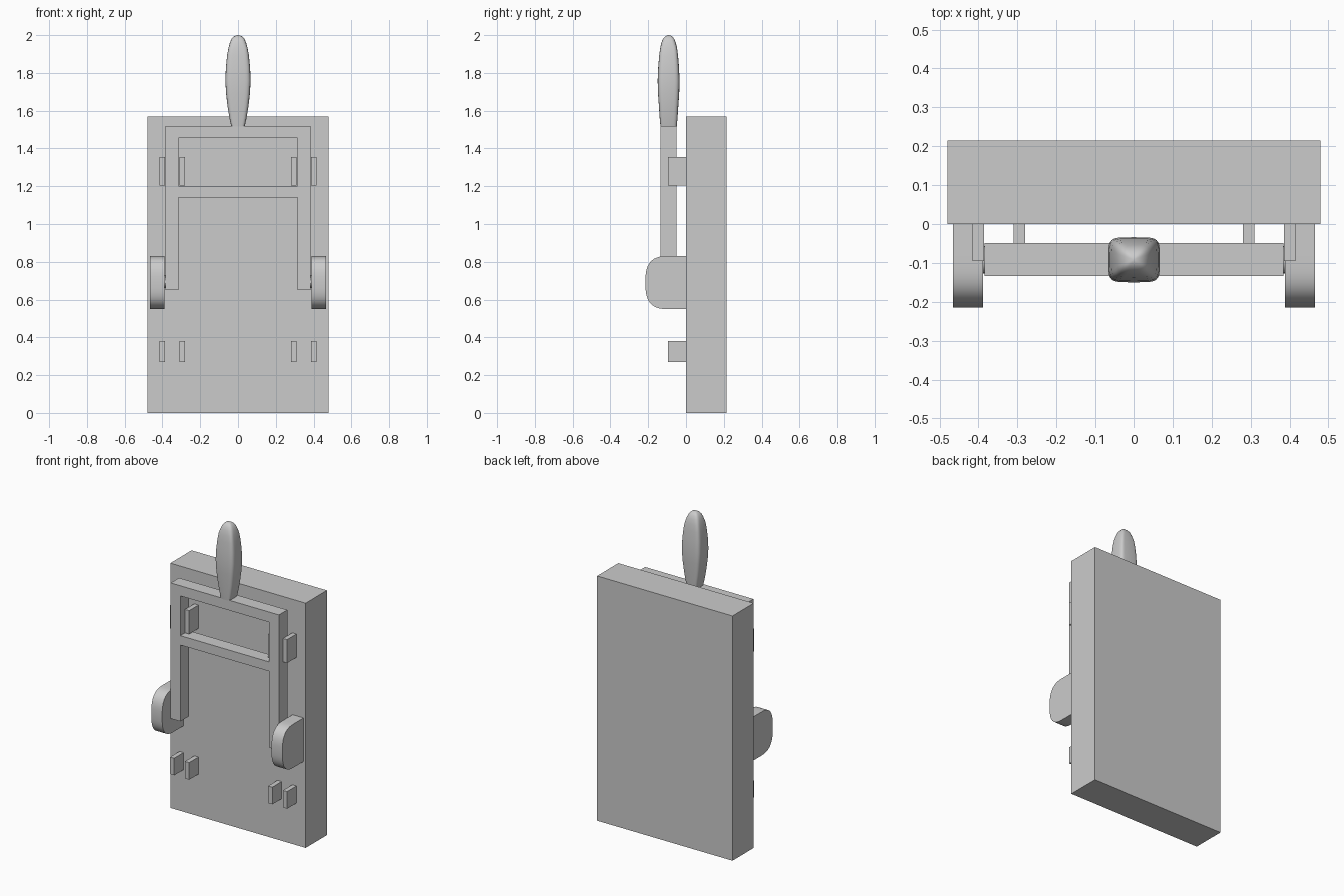
import bpy, bmesh, math

if "Cube" in bpy.data.objects:
    bpy.data.objects.remove(bpy.data.objects["Cube"])


def finish(name, bm, smooth=False):
    bmesh.ops.recalc_face_normals(bm, faces=bm.faces)
    me = bpy.data.meshes.new(name)
    bm.to_mesh(me)
    bm.free()
    ob = bpy.data.objects.new(name, me)
    bpy.context.collection.objects.link(ob)
    if smooth:
        bpy.ops.object.select_all(action='DESELECT')
        ob.select_set(True)
        bpy.context.view_layer.objects.active = ob
        bpy.ops.object.shade_smooth_by_angle(angle=math.radians(35))
    return ob


def box(name, x, y, z):
    bm = bmesh.new()
    bmesh.ops.create_cube(bm, size=1)
    for v in bm.verts:
        v.co = [(lo + hi) / 2 + c * (hi - lo) for c, (lo, hi) in zip(v.co, (x, y, z))]
    return finish(name, bm)


def extrude(bm, faces, offset):
    ext = bmesh.ops.extrude_face_region(bm, geom=faces)
    verts = [g for g in ext['geom'] if isinstance(g, bmesh.types.BMVert)]
    bmesh.ops.translate(bm, verts=verts, vec=offset)


# Backboard
box("backboard", (-0.48, 0.48), (0, 0.215), (0, 1.57))

# Swinging frame: two arms joined by two crossbars, one solid
bm = bmesh.new()
xs = (-0.384, -0.315, 0.315, 0.384)
zs = (0.65, 1.14, 1.2, 1.455, 1.52)
grid = {(i, j): bm.verts.new((x, -0.134, z))
        for i, x in enumerate(xs) for j, z in enumerate(zs)}
cells = [(i, j) for i in range(3) for j in range(4) if i != 1 or j in (1, 3)]
faces = [bm.faces.new([grid[i, j], grid[i + 1, j], grid[i + 1, j + 1], grid[i, j + 1]])
         for i, j in cells]
extrude(bm, faces, (0, 0.085, 0))
finish("swing_frame", bm)

# Contact clips, upper and lower, on both sides
for side, s in (("left", -1), ("right", 1)):
    for level, z in (("upper", (1.205, 1.355)), ("lower", (0.27, 0.38))):
        for pos, a, b in (("inner", 0.28, 0.31), ("outer", 0.386, 0.415)):
            box(f"{level}_{pos}_clip_{side}", sorted((s * a, s * b)), (-0.095, 0), z)

    # Hinge block with a rounded front
    bm = bmesh.new()
    zc, hz, y0, depth = 0.69, 0.14, -0.095, 0.12
    pts = [(0, zc - hz)]
    for k in range(25):
        t = -math.pi / 2 + math.pi * k / 24
        c, n = math.cos(t), math.sin(t)
        pts.append((y0 - depth * max(c, 0) ** 0.72,
                    zc + hz * math.copysign(abs(n) ** 0.72, n)))
    pts.append((0, zc + hz))
    face = bm.faces.new([bm.verts.new((s * 0.388, y, z)) for y, z in pts])
    extrude(bm, [face], (s * 0.077, 0, 0))
    finish(f"hinge_block_{side}", bm, True)

    # Hinge pin
    bpy.ops.mesh.primitive_cylinder_add(vertices=24, radius=0.035, depth=0.04,
                                        location=(s * 0.385, -0.092, 0.695),
                                        rotation=(0, math.pi / 2, 0))
    bpy.context.object.name = f"hinge_pin_{side}"
    bpy.ops.object.shade_smooth_by_angle(angle=math.radians(35))

# Handle: rounded-square rings (height, half width, half depth)
profile = [(1.515, 0.035, 0.043), (1.56, 0.045, 0.047), (1.62, 0.055, 0.051),
           (1.69, 0.063, 0.056), (1.76, 0.067, 0.058), (1.83, 0.064, 0.055),
           (1.89, 0.058, 0.050), (1.93, 0.051, 0.045), (1.96, 0.043, 0.038),
           (1.98, 0.034, 0.030), (1.993, 0.022, 0.019), (1.999, 0.009, 0.008)]
bm = bmesh.new()
N = 32
rings = []
for z, w, d in profile:
    power = 0.4 if z < 1.95 else 0.55
    ring = []
    for k in range(N):
        t = 2 * math.pi * k / N
        c, n = math.cos(t), math.sin(t)
        ring.append(bm.verts.new((w * math.copysign(abs(c) ** power, c),
                                  -0.092 + d * math.copysign(abs(n) ** power, n), z)))
    rings.append(ring)
for a, b in zip(rings, rings[1:]):
    for k in range(N):
        m = (k + 1) % N
        bm.faces.new((a[k], a[m], b[m], b[k]))
bm.faces.new(rings[0][::-1])
tip = bm.verts.new((0, -0.092, 2.0))
for k in range(N):
    bm.faces.new((rings[-1][k], rings[-1][(k + 1) % N], tip))
finish("handle", bm, True)
